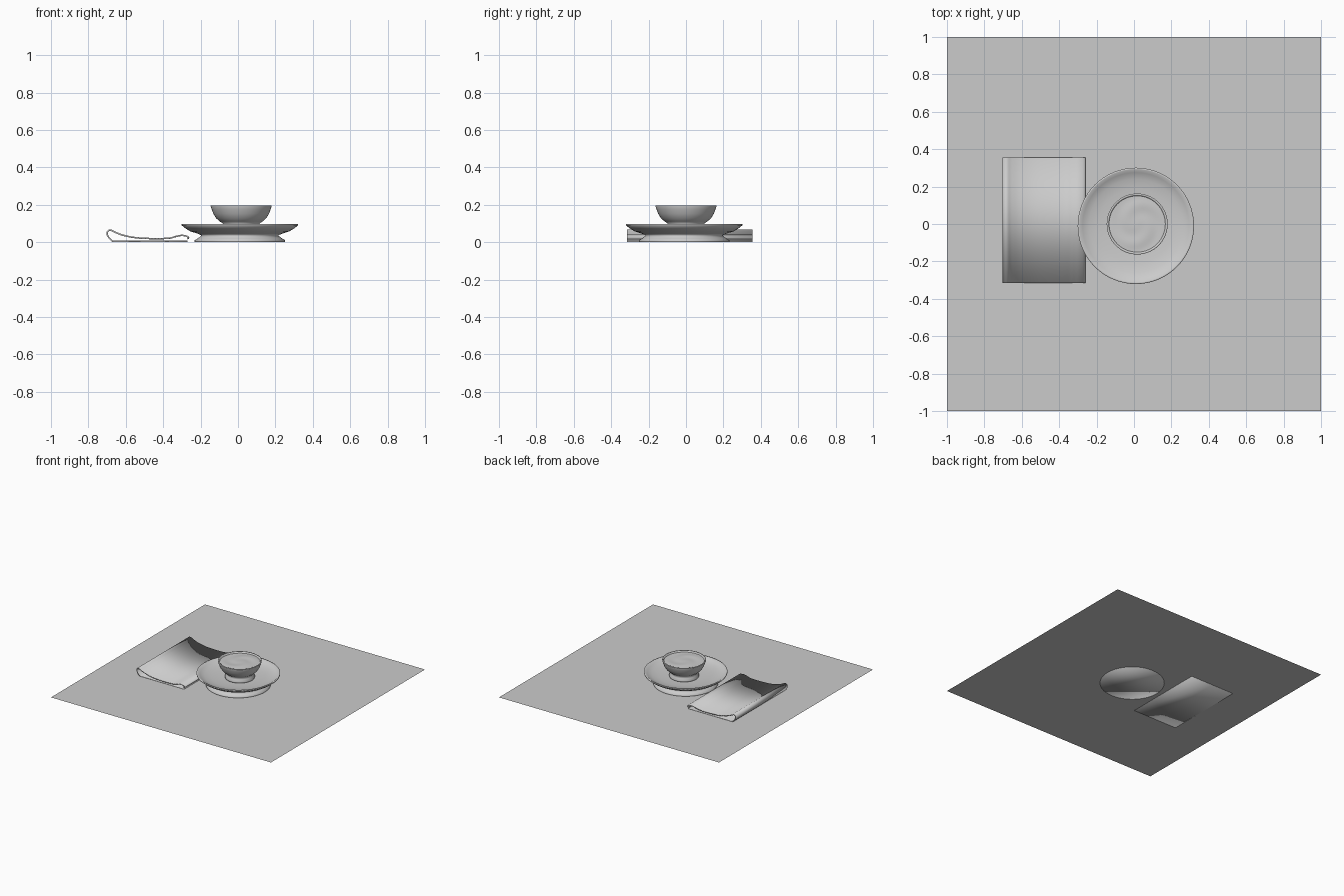
import bpy, bmesh, math

cube = bpy.data.objects.get("Cube")
if cube:
    bpy.data.objects.remove(cube, do_unlink=True)

# One plain grey for everything
grey = bpy.data.materials.new("plain_grey")
grey.use_nodes = True
COLOR = (0.6, 0.6, 0.6, 1)
grey.diffuse_color = COLOR
grey.node_tree.nodes["Principled BSDF"].inputs["Base Color"].default_value = COLOR


def finish(name, bm, location=(0, 0, 0), smooth=True, fix_normals=True):
    """Turn a bmesh into a named object."""
    if fix_normals:
        bmesh.ops.recalc_face_normals(bm, faces=bm.faces)
    for f in bm.faces:
        f.smooth = smooth
    mesh = bpy.data.meshes.new(name)
    bm.to_mesh(mesh)
    bm.free()
    mesh.materials.append(grey)
    obj = bpy.data.objects.new(name, mesh)
    obj.location = location
    bpy.context.collection.objects.link(obj)
    return obj


def lathe(name, profile, location, segments=64):
    """Spin (radius, height) points round z and cap both ends."""
    bm = bmesh.new()
    rings = []
    for r, z in profile:
        rings.append([bm.verts.new((r * math.cos(a), r * math.sin(a), z))
                      for a in (math.tau * i / segments for i in range(segments))])
    for low, high in zip(rings, rings[1:]):
        for i in range(segments):
            j = (i + 1) % segments
            bm.faces.new((low[i], low[j], high[j], high[i]))
    bm.faces.new(rings[0])
    bm.faces.new(rings[-1])
    return finish(name, bm, location)


def spline(points, steps=5):
    """Catmull-Rom curve through 2D points."""
    pts = [points[0]] + points + [points[-1]]
    out = []
    for a, b, c, d in zip(pts, pts[1:], pts[2:], pts[3:]):
        for s in range(steps):
            t = s / steps
            out.append(tuple(
                0.5 * (2 * q + (r - p) * t + (2 * p - 5 * q + 4 * r - u) * t ** 2
                       + (3 * q - p - 3 * r + u) * t ** 3)
                for p, q, r, u in zip(a, b, c, d)))
    return out + [points[-1]]


# Table surface
bm = bmesh.new()
bmesh.ops.create_grid(bm, x_segments=1, y_segments=1, size=1)
finish("table_surface", bm, (0, 0, 0.003), smooth=False, fix_normals=False)

# Footed plate: base, waist, flared underside, rim, dished top
lathe("plate", [
    (0.242, 0), (0.242, 0.01), (0.222, 0.022), (0.205, 0.036), (0.225, 0.045),
    (0.265, 0.058), (0.29, 0.073), (0.311, 0.09), (0.311, 0.098), (0.302, 0.098),
    (0.285, 0.086), (0.25, 0.074), (0.2, 0.066), (0.13, 0.062), (0.05, 0.06),
], (0.01, -0.01, 0))

# Bowl with a small foot ring
BOWL = (0.017, 0, 0)
lathe("bowl", [
    (0.11, 0.06), (0.112, 0.07), (0.1, 0.085), (0.098, 0.1), (0.115, 0.111),
    (0.134, 0.128), (0.149, 0.152), (0.158, 0.176), (0.163, 0.192), (0.163, 0.197),
    (0.154, 0.197), (0.15, 0.185), (0.14, 0.165), (0.1, 0.15),
], BOWL)

# Softly swirled filling inside the bowl
bm = bmesh.new()
SEGMENTS, RINGS, RADIUS = 48, 14, 0.152


def swirl(r, a):
    t = r / RADIUS
    bump = math.sin(2 * a + 7 * t) * math.sin(math.pi * t)
    return 0.186 + 0.004 * bump * t + 0.003 * (1 - t)


centre = bm.verts.new((0, 0, swirl(0, 0)))
previous = None
for k in range(1, RINGS + 1):
    r = RADIUS * k / RINGS
    ring = [bm.verts.new((r * math.cos(a), r * math.sin(a), swirl(r, a)))
            for a in (math.tau * i / SEGMENTS for i in range(SEGMENTS))]
    for i in range(SEGMENTS):
        j = (i + 1) % SEGMENTS
        if previous:
            bm.faces.new((previous[i], ring[i], ring[j], previous[j]))
        else:
            bm.faces.new((centre, ring[i], ring[j]))
    previous = ring
finish("bowl_filling", bm, BOWL, fix_normals=False)

# Folded napkin: a thin ribbon section, extruded front to back
THICK = 0.008
path = [(-0.27, 0.004), (-0.47, 0.004), (-0.665, 0.004)]
path += spline([(-0.672, 0.006), (-0.69, 0.024), (-0.7, 0.045), (-0.694, 0.06),
                (-0.679, 0.064), (-0.655, 0.052), (-0.61, 0.036), (-0.54, 0.023),
                (-0.45, 0.019), (-0.37, 0.021), (-0.33, 0.031), (-0.3, 0.036),
                (-0.275, 0.032), (-0.264, 0.024), (-0.272, 0.017)])
sides = ([], [])
for i, (x, z) in enumerate(path):
    x0, z0 = path[max(i - 1, 0)]
    x1, z1 = path[min(i + 1, len(path) - 1)]
    length = math.hypot(x1 - x0, z1 - z0)
    nx, nz = -(z1 - z0) / length, (x1 - x0) / length
    for side, sign in zip(sides, (1, -1)):
        side.append((x + sign * nx * THICK / 2, max(0, z + sign * nz * THICK / 2)))
outline = sides[0] + sides[1][::-1]
count, half = len(outline), len(path)
bm = bmesh.new()
front, back = [[bm.verts.new((x, y, z)) for x, z in outline] for y in (-0.315, 0.355)]
for i in range(count):
    j = (i + 1) % count
    bm.faces.new((front[i], front[j], back[j], back[i]))
for end in (front, back):
    for i in range(half - 1):
        bm.faces.new((end[i], end[i + 1], end[count - 2 - i], end[count - 1 - i]))
finish("napkin", bm)
